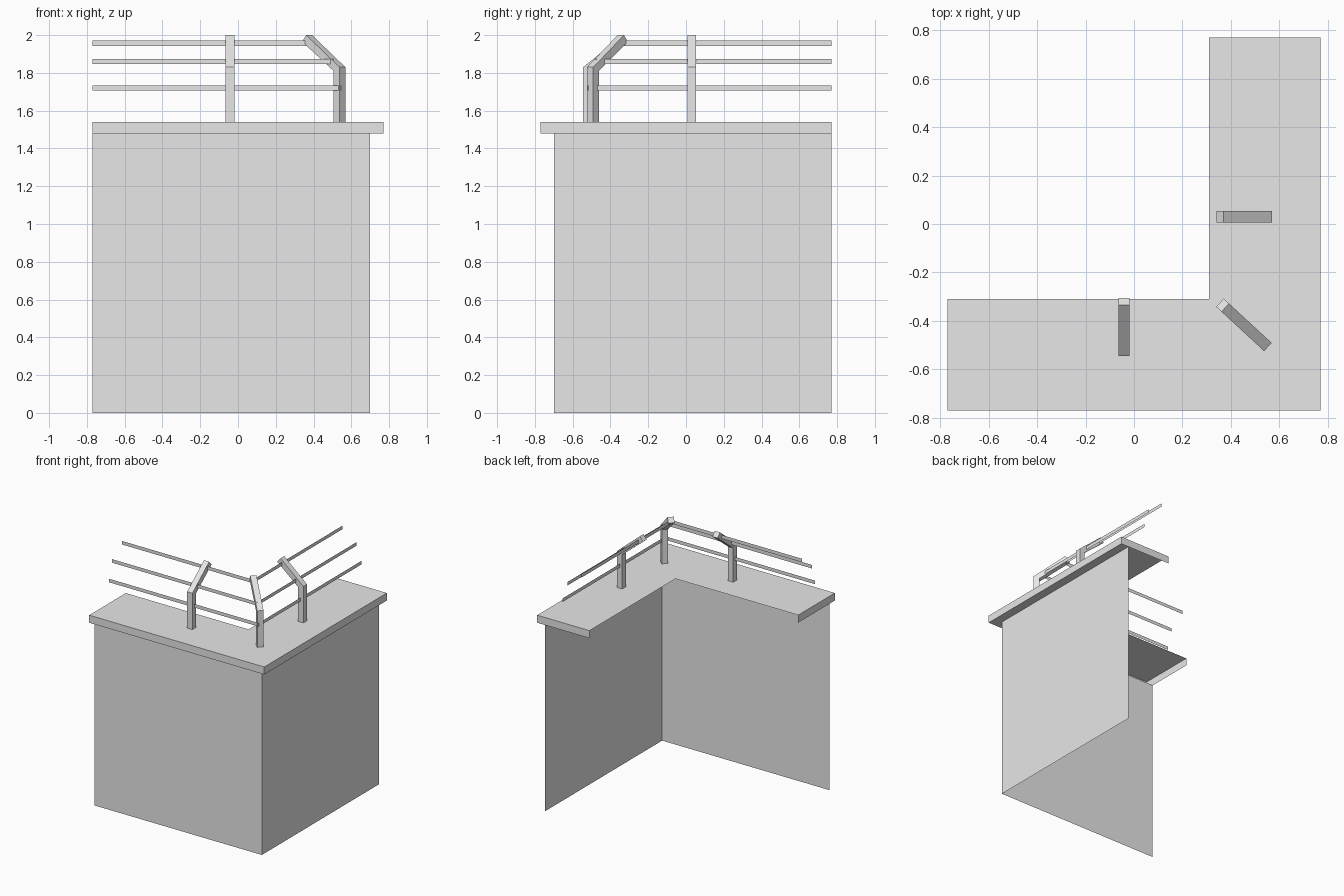
import bpy
import bmesh
from mathutils import Vector

cube = bpy.data.objects.get("Cube")
if cube:
    bpy.data.objects.remove(cube, do_unlink=True)

GREY = (0.8, 0.8, 0.8, 1.0)
grey = bpy.data.materials.new("plain_grey")
grey.use_nodes = True
grey.diffuse_color = GREY
grey.node_tree.nodes["Principled BSDF"].inputs["Base Color"].default_value = GREY

END = 0.77        # open ends and outer edge of the L
WALL = 0.70       # wall plane distance
INNER = 0.31      # inner edge of the ledge
LOW, TOP = 1.48, 1.54


def finish(name, bm, closed=False):
    if closed:
        bmesh.ops.recalc_face_normals(bm, faces=bm.faces)
    mesh = bpy.data.meshes.new(name)
    bm.to_mesh(mesh)
    bm.free()
    mesh.materials.append(grey)
    obj = bpy.data.objects.new(name, mesh)
    bpy.context.collection.objects.link(obj)
    return obj


def corner_sweep(name, profile, caps=None):
    """Sweep (distance, height) points along both arms with a mitred corner."""
    bm = bmesh.new()
    rows = [[bm.verts.new(p) for p in ((-END, -u, z), (u, -u, z), (u, END, z))]
            for u, z in profile]
    for a, b in zip(rows, rows[1:]):
        for i in range(2):
            bm.faces.new((a[i], a[i + 1], b[i + 1], b[i]))
    if caps:
        rect = [(u, z) for u, z in caps]
        bm.faces.new([bm.verts.new((-END, -u, z)) for u, z in rect])
        bm.faces.new([bm.verts.new((u, END, z)) for u, z in reversed(rect)])
    return finish(name, bm)


# Two thin walls meeting at the front corner
corner_sweep("walls", [(WALL, 0), (WALL, LOW)])

# Overhanging ledge, open on its inner side, with closed arm ends
corner_sweep("ledge", [(WALL, LOW), (END, LOW), (END, TOP), (INNER, TOP)],
             caps=[(INNER, LOW), (INNER, TOP), (END, TOP), (END, LOW)])


# Posts that rise from the ledge and bend inwards
def post(name, outer, tip, width=0.046, depth=0.045):
    outer, tip = Vector((*outer, 0)), Vector((*tip, 0))
    reach = (tip - outer).length
    inward = (tip - outer).normalized()
    side = Vector((-inward.y, inward.x, 0)) * width
    profile = [(0, TOP), (0, 1.83), (reach - 0.03, 2.0),
               (reach, 1.965), (depth, 1.812), (depth, TOP)]
    bm = bmesh.new()
    face = bm.faces.new([bm.verts.new(outer + inward * s - side / 2 + Vector((0, 0, z)))
                         for s, z in profile])
    new = bmesh.ops.extrude_face_region(bm, geom=[face])["geom"]
    bmesh.ops.translate(bm, vec=side,
                        verts=[v for v in new if isinstance(v, bmesh.types.BMVert)])
    finish(name, bm, closed=True)


post("front_post", (-0.042, -0.545), (-0.042, -0.305))
post("corner_post", (0.553, -0.508), (0.355, -0.325))
post("side_post", (0.57, 0.03), (0.34, 0.03))

# Flat rails running through the posts and meeting at the corner post
for name, y, x, z in (("lower_rail", -0.52, 0.545, 1.72),
                      ("middle_rail", -0.48, 0.505, 1.86),
                      ("upper_rail", -0.355, 0.38, 1.957)):
    bm = bmesh.new()
    path = ((-END, y), (x, y), (x, END))
    low, high = ([bm.verts.new((px, py, z + h)) for px, py in path]
                 for h in (-0.014, 0.014))
    for i in range(2):
        bm.faces.new((low[i], low[i + 1], high[i + 1], high[i]))
    finish(name, bm)
